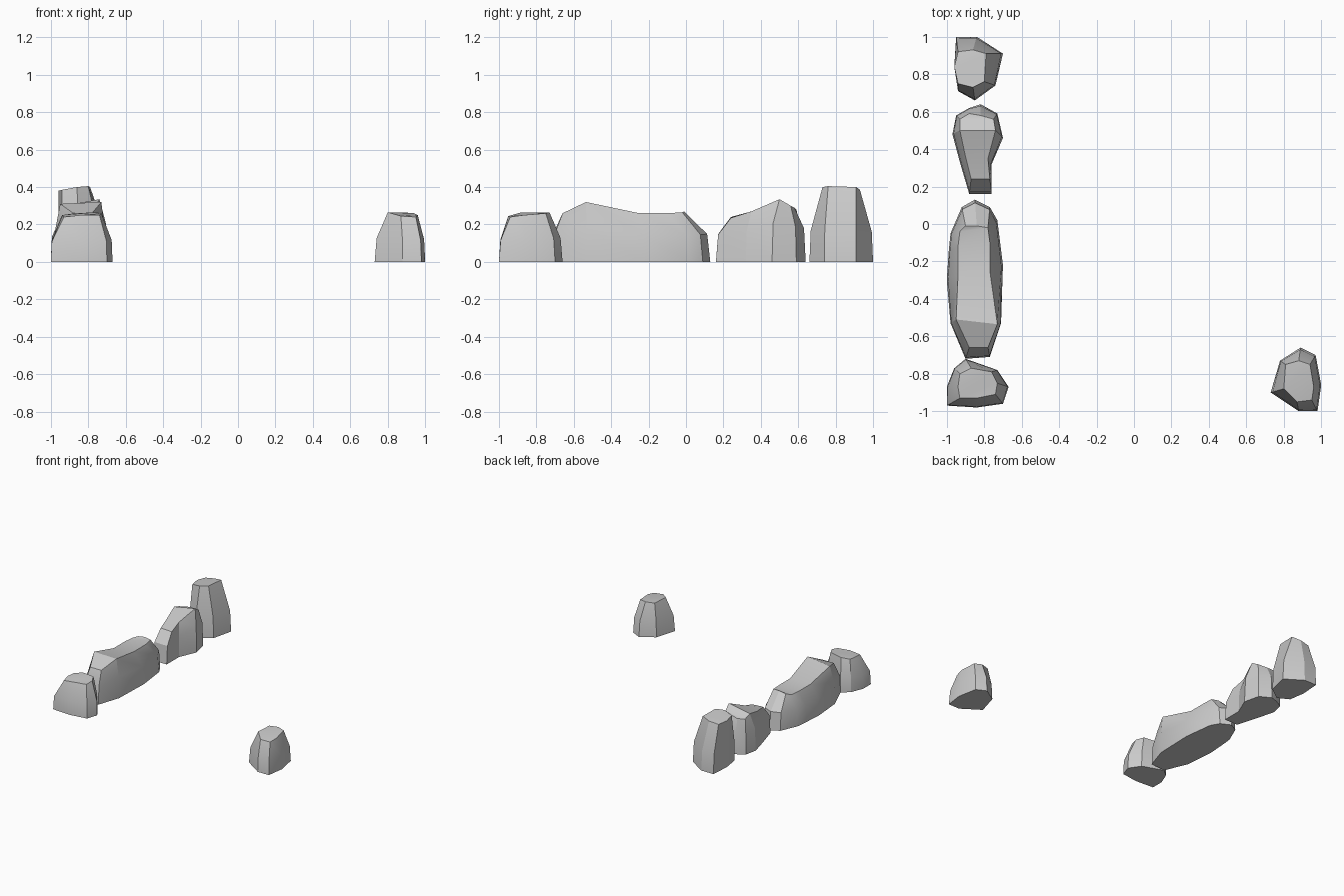
import bpy, bmesh
from mathutils import Vector


def rock(name, base, top, t, h):
    """Loft ground outline -> belly ring -> uneven top rim, then cap it in strips.
    t: how far the belly leans towards the rim, h: belly height fraction."""
    bm = bmesh.new()
    n = len(base)
    low = [Vector((x, y, 0)) for x, y in base]
    high = [Vector(p) for p in top]
    belly = []
    for a, b in zip(low, high):
        p = a.lerp(b, t)
        p.z = b.z * h
        belly.append(p)
    rings = [[bm.verts.new(p) for p in r] for r in (low, belly, high)]
    bm.faces.new(rings[0])
    for a, b in zip(rings, rings[1:]):
        for i in range(n):
            j = (i + 1) % n
            bm.faces.new((a[i], a[j], b[j], b[i]))
    # top: zip the rim across, from the back end to the front end
    r = rings[2]
    for i in range((n - 1) // 2):
        ids = dict.fromkeys((i, i + 1, n - 2 - i, n - 1 - i))
        bm.faces.new([r[k] for k in ids])
    bmesh.ops.recalc_face_normals(bm, faces=bm.faces)
    me = bpy.data.meshes.new(name)
    bm.to_mesh(me)
    bm.free()
    ob = bpy.data.objects.new(name, me)
    bpy.context.collection.objects.link(ob)
    bpy.ops.object.select_all(action='DESELECT')
    ob.select_set(True)
    bpy.context.view_layer.objects.active = ob
    bpy.ops.object.shade_smooth_by_angle(angle=0.4)


# tall stone at the back
rock("tall_rock",
     [(-.84, 1), (-.70, .91), (-.74, .74), (-.85, .66), (-.94, .71), (-.96, .84), (-.95, 1)],
     [(-.86, .93, .385), (-.79, .91, .40), (-.80, .76, .405), (-.86, .73, .40),
      (-.94, .75, .385), (-.96, .84, .38), (-.94, .92, .375)], .1, .42)

# wedge stone rising to the back
rock("wedge_rock",
     [(-.82, .64), (-.73, .59), (-.70, .46), (-.76, .32), (-.76, .16),
      (-.88, .16), (-.93, .33), (-.97, .48), (-.95, .58), (-.88, .62)],
     [(-.82, .58, .29), (-.75, .56, .30), (-.74, .50, .335), (-.78, .35, .27), (-.77, .24, .235),
      (-.87, .24, .24), (-.90, .36, .26), (-.93, .50, .30), (-.93, .56, .28), (-.88, .59, .28)],
     .15, .62)

# long stone in the middle of the row
rock("long_rock",
     [(-.85, .13), (-.77, .09), (-.73, .02), (-.70, -.22), (-.71, -.53), (-.77, -.71),
      (-.90, -.72), (-.98, -.53), (-1, -.30), (-.99, -.15), (-.98, -.05), (-.92, .09)],
     [(-.84, -.01, .27), (-.78, -.02, .265), (-.77, -.10, .26), (-.77, -.25, .26),
      (-.73, -.535, .32), (-.78, -.66, .26), (-.88, -.66, .26), (-.95, -.51, .31),
      (-.94, -.27, .25), (-.94, -.12, .25), (-.93, -.04, .25), (-.90, -.01, .26)], .12, .55)

# squat stone at the front left
rock("squat_rock",
     [(-.90, -.72), (-.73, -.78), (-.67, -.87), (-.70, -.96), (-.84, -.98), (-1, -.97),
      (-1, -.87), (-.96, -.77)],
     [(-.87, -.77, .26), (-.76, -.79, .265), (-.73, -.85, .26), (-.74, -.91, .25),
      (-.84, -.93, .25), (-.93, -.93, .24), (-.94, -.87, .25), (-.93, -.80, .25)], .08, .45)

# lone stone at the front right
rock("lone_rock",
     [(.89, -.66), (.97, -.70), (1, -.86), (.98, -1), (.88, -1), (.73, -.90), (.78, -.73)],
     [(.88, -.73, .265), (.94, -.75, .26), (.96, -.87, .25), (.95, -.94, .24),
      (.87, -.95, .245), (.80, -.88, .265), (.81, -.75, .265)], .15, .48)
